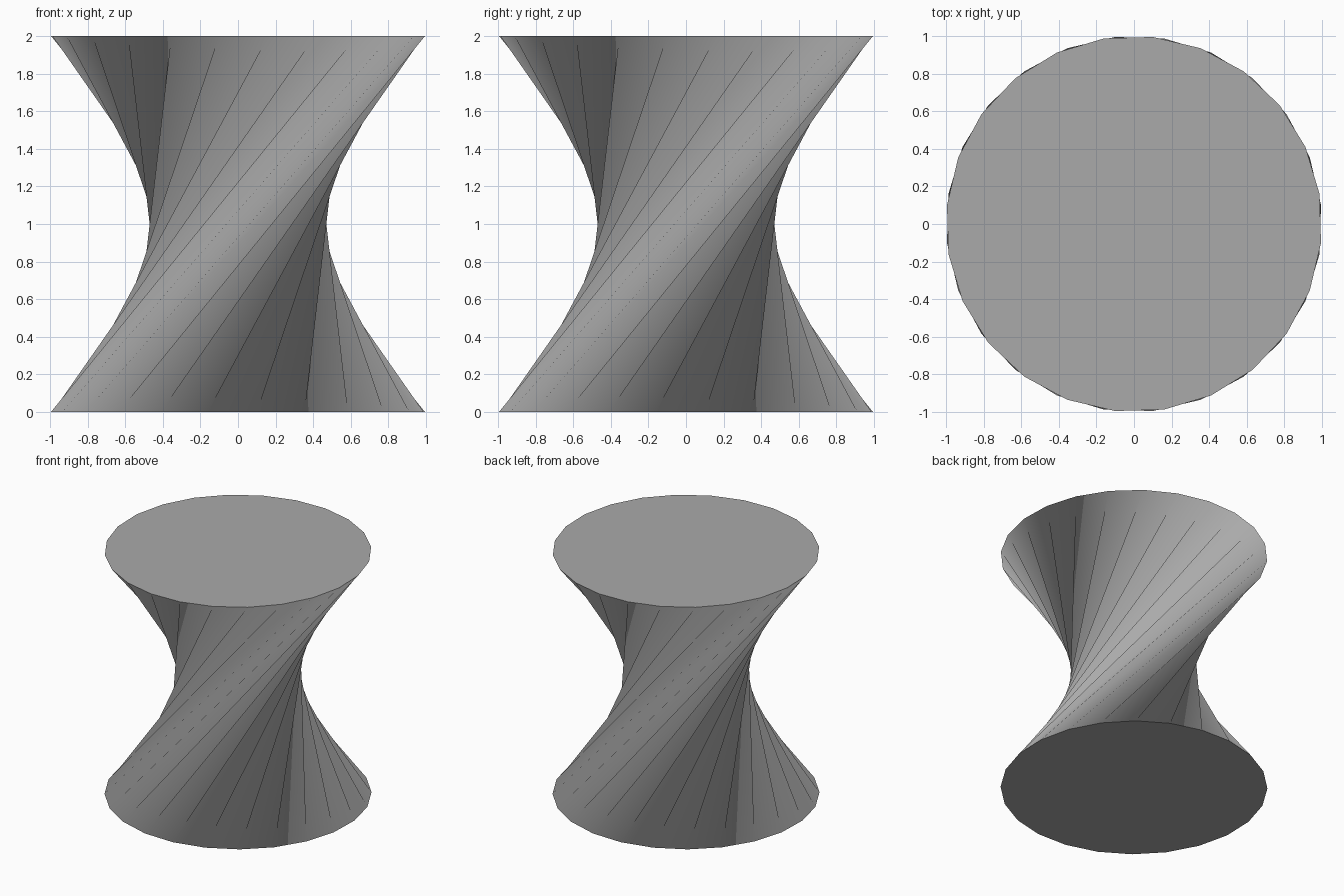
import bpy
import bmesh
from math import cos, sin, radians

SIDES = 24
HEIGHT = 2.0
HALF_TWIST = radians(69.2)

cube = bpy.data.objects.get("Cube")
if cube:
    bpy.data.objects.remove(cube, do_unlink=True)

# Single grey material
grey = bpy.data.materials.new("grey")
grey.use_nodes = True
colour = (0.4, 0.4, 0.4, 1.0)
grey.diffuse_color = colour
grey.node_tree.nodes["Principled BSDF"].inputs["Base Color"].default_value = colour


def ring(bm, z, turn):
    """Add a circle of vertices turned about z."""
    angles = [radians(360 / SIDES * i) + turn for i in range(SIDES)]
    return [bm.verts.new((cos(a), sin(a), z)) for a in angles]


# Two rims turned against each other, joined by slanted strips
bm = bmesh.new()
bottom = ring(bm, 0.0, -HALF_TWIST)
top = ring(bm, HEIGHT, HALF_TWIST)
for i in range(SIDES):
    j = (i + 1) % SIDES
    bm.faces.new((bottom[i], bottom[j], top[j], top[i]))

# Flat end caps
bm.faces.new(top)
bm.faces.new(bottom[::-1])

mesh = bpy.data.meshes.new("twisted_hourglass")
bm.to_mesh(mesh)
bm.free()
mesh.materials.append(grey)
hourglass = bpy.data.objects.new("twisted_hourglass", mesh)
bpy.context.collection.objects.link(hourglass)

# Smooth sides with crisp rims
bpy.ops.object.select_all(action="DESELECT")
hourglass.select_set(True)
bpy.context.view_layer.objects.active = hourglass
bpy.ops.object.shade_smooth_by_angle(angle=radians(30))
